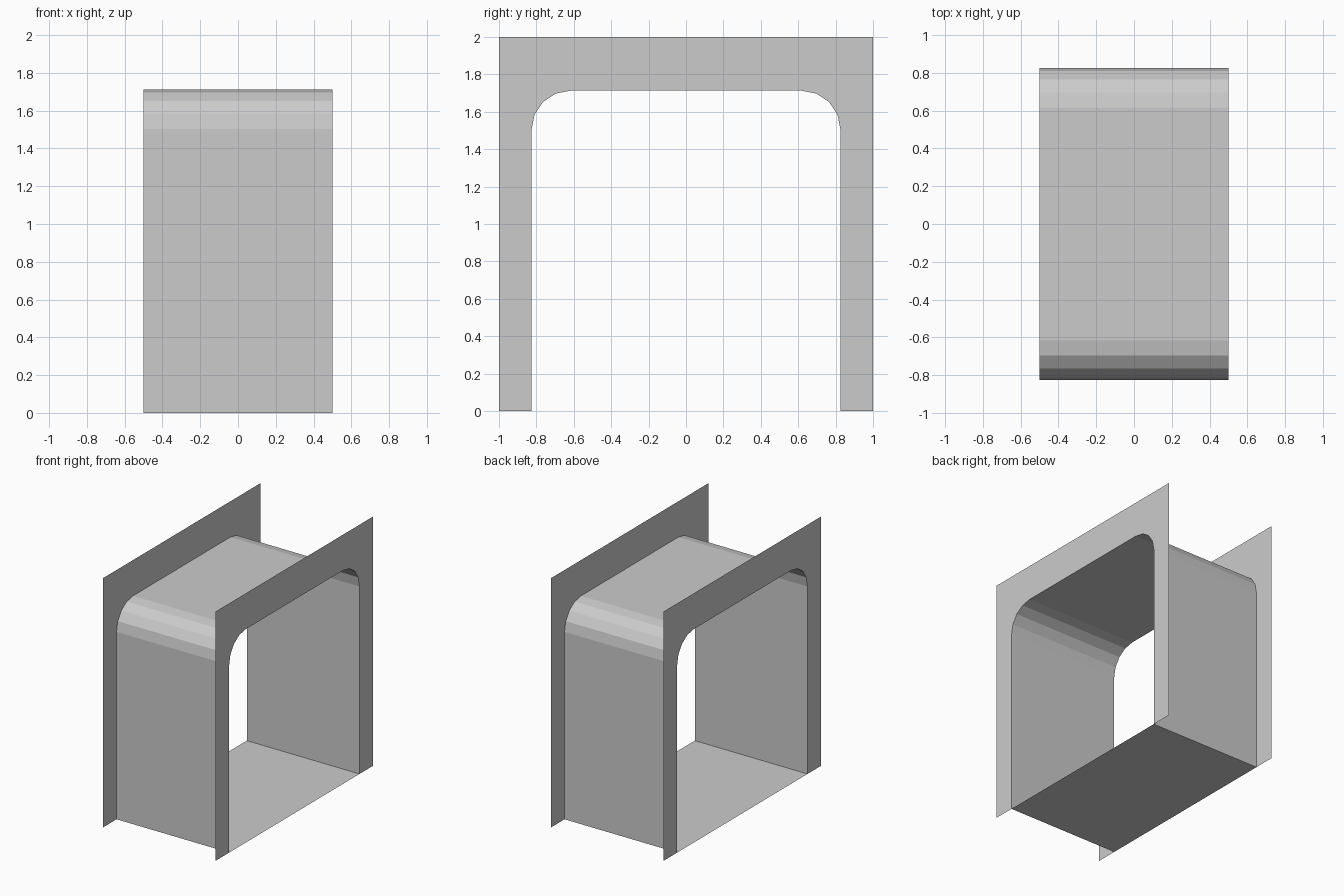
import bpy
import bmesh
from math import sin, cos, pi

if "Cube" in bpy.data.objects:
    bpy.data.objects.remove(bpy.data.objects["Cube"])

HALF_X, HALF_Y, HEIGHT = 0.5, 1.0, 2.0
OPEN_Y, OPEN_Z, RADIUS, SEGMENTS = 0.826, 1.713, 0.209, 4


def make_object(name, polygons):
    bm = bmesh.new()
    for points in polygons:
        bm.faces.new([bm.verts.new(p) for p in points])
    bmesh.ops.remove_doubles(bm, verts=bm.verts, dist=0.0001)
    mesh = bpy.data.meshes.new(name)
    bm.to_mesh(mesh)
    bm.free()
    obj = bpy.data.objects.new(name, mesh)
    bpy.context.collection.objects.link(obj)
    return obj


# Opening outline with rounded upper corners, from one foot to the other
corner = []
for i in range(SEGMENTS + 1):
    a = i * pi / 2 / SEGMENTS
    corner.append((OPEN_Y - RADIUS + RADIUS * cos(a),
                   OPEN_Z - RADIUS + RADIUS * sin(a)))
half = [(OPEN_Y, 0)] + corner
outline = half + [(-y, z) for y, z in reversed(half)]

# Wall sheets around both ends of the passage
frame = outline + [(-HALF_Y, 0), (-HALF_Y, HEIGHT), (HALF_Y, HEIGHT), (HALF_Y, 0)]
for name, x in (("left_wall", -HALF_X), ("right_wall", HALF_X)):
    points = [(x, y, z) for y, z in frame]
    make_object(name, [points if x < 0 else points[::-1]])


def strip(a, b):
    return [(-HALF_X, *a), (-HALF_X, *b), (HALF_X, *b), (HALF_X, *a)]


# Passage lining and floor
make_object("passage_lining", [strip(a, b) for a, b in zip(outline, outline[1:])])
make_object("passage_floor", [strip(outline[-1], outline[0])])
